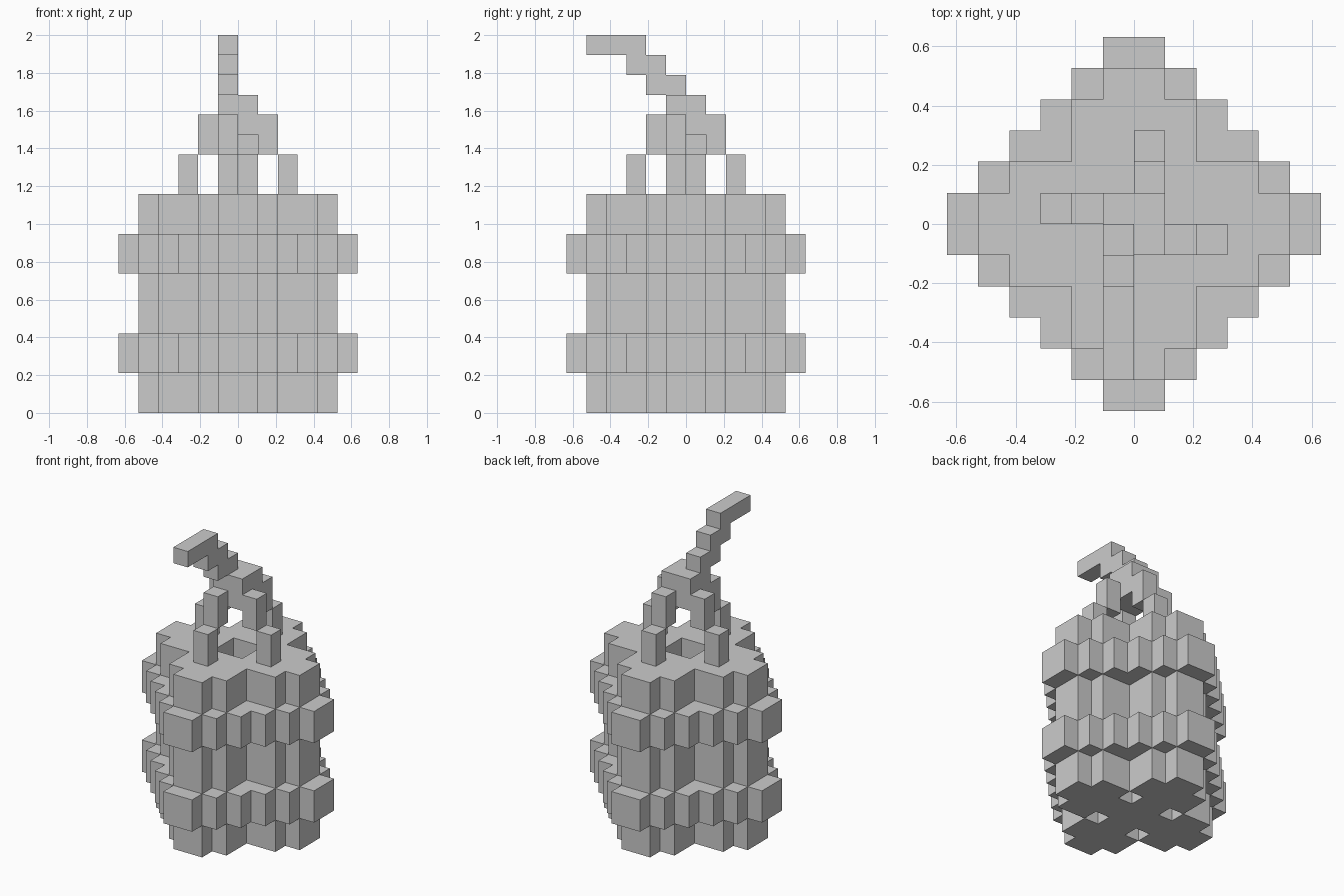
import bpy, bmesh
from mathutils import Vector

if "Cube" in bpy.data.objects:
    bpy.data.objects.remove(bpy.data.objects["Cube"])

U = 2 / 19  # size of one cube


def box(x0, x1, y0, y1, z0, z1):
    """Set of unit cells filling a box."""
    return {(x, y, z) for x in range(x0, x1) for y in range(y0, y1) for z in range(z0, z1)}


def turn(cells):
    """Quarter turn about the z axis."""
    return {(-y - 1, x, z) for x, y, z in cells}


def four(cells):
    out = set()
    for _ in range(4):
        out |= cells
        cells = turn(cells)
    return out


def build(name, cells, solid):
    """Make the outer skin of the cells, leaving out faces buried in the solid."""
    bm = bmesh.new()
    for c in sorted(cells):
        for axis in range(3):
            for s in (-1, 1):
                n = list(c)
                n[axis] += s
                if tuple(n) in solid:
                    continue
                d, a, b = Vector(), Vector(), Vector()
                d[axis] = s / 2
                a[(axis + 1) % 3] = 0.5
                b[(axis + 2) % 3] = 0.5 * s
                m = Vector(c) + Vector((0.5, 0.5, 0.5)) + d
                bm.faces.new([bm.verts.new(p * U) for p in
                              (m - a - b, m + a - b, m + a + b, m - a + b)])
    bmesh.ops.remove_doubles(bm, verts=bm.verts[:], dist=U * 0.01)
    bmesh.ops.dissolve_limit(bm, angle_limit=0.02, verts=bm.verts[:], edges=bm.edges[:])
    me = bpy.data.meshes.new(name)
    bm.to_mesh(me)
    bm.free()
    bpy.context.collection.objects.link(bpy.data.objects.new(name, me))


# Stepped bands around the bundle
bands = set()
for z in (2, 7):
    for i in range(6):
        bands |= box(i - 6, 6 - i, -i - 1, i + 1, z, z + 2)

# Bundle of four round sticks with a well in the top and gaps underneath
sticks = four(box(-1, 1, -5, 0, 0, 11) | box(-2, 2, -4, -1, 0, 11))
sticks -= box(-1, 1, -1, 1, 9, 11)
sticks -= four(box(1, 2, 1, 2, 0, 2))
sticks -= bands

# Four fuse legs, the knot where they meet, and the curling tail
legs = four(box(-1, 0, -3, -2, 11, 13) | box(-1, 0, -2, -1, 13, 15))
knot = box(-1, 1, -1, 1, 14, 16)
tail = box(-1, 0, -2, 0, 16, 17) | box(-1, 0, -3, -1, 17, 18) | box(-1, 0, -5, -2, 18, 19)

parts = {"stick_bundle": sticks, "bands": bands, "fuse_legs": legs,
         "fuse_knot": knot, "fuse_tail": tail}
solid = set().union(*parts.values())
for name, cells in parts.items():
    build(name, cells, solid)
